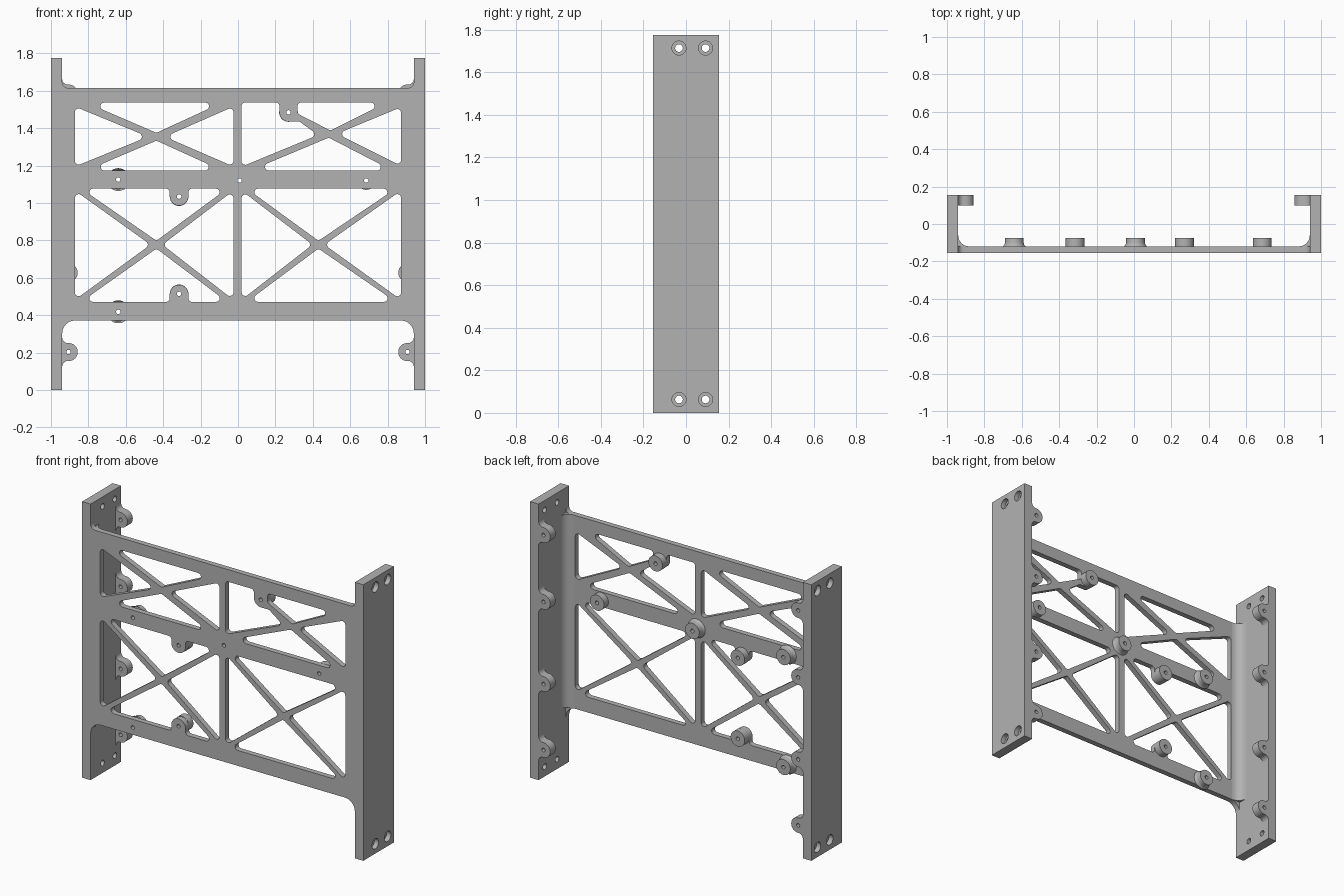
import bpy, bmesh
from math import atan2, cos, sin, tan, tau, pi
from mathutils import Vector

cube = bpy.data.objects.get("Cube")
if cube:
    bpy.data.objects.remove(cube)

grey = bpy.data.materials.new("machined grey")
grey.use_nodes = True
colour = (0.45, 0.45, 0.45, 1)
grey.diffuse_color = colour
grey.node_tree.nodes["Principled BSDF"].inputs["Base Color"].default_value = colour

# How profile (u, v) and depth w map to the world, by facing axis
FACING = {
    "x": lambda u, v, w: (w, u, v),
    "y": lambda u, v, w: (u, w, v),
    "z": lambda u, v, w: (u, v, w),
}


def rounded(corners, default=0.02, steps=6):
    """Outline with filleted corners; a corner is (u, v) or (u, v, radius)."""
    pts = []
    for i, corner in enumerate(corners):
        p = Vector(corner[:2])
        r = corner[2] if len(corner) > 2 else default
        if not r:
            pts.append(p)
            continue
        a = (Vector(corners[i - 1][:2]) - p).normalized()
        b = (Vector(corners[(i + 1) % len(corners)][:2]) - p).normalized()
        half = a.angle(b) / 2
        centre = p + (a + b).normalized() * r / sin(half)
        start = p + a * r / tan(half) - centre
        end = p + b * r / tan(half) - centre
        t0 = atan2(start.y, start.x)
        sweep = (atan2(end.y, end.x) - t0 + pi) % tau - pi
        for k in range(steps + 1):
            t = t0 + sweep * k / steps
            pts.append(centre + Vector((cos(t), sin(t))) * r)
    return pts


def circle(u, v, r, n=24):
    return [(u + r * cos(tau * k / n), v + r * sin(tau * k / n)) for k in range(n)]


def finish(name, bm):
    bmesh.ops.remove_doubles(bm, verts=bm.verts, dist=1e-5)
    bmesh.ops.recalc_face_normals(bm, faces=bm.faces)
    mesh = bpy.data.meshes.new(name)
    bm.to_mesh(mesh)
    bm.free()
    mesh.materials.append(grey)
    obj = bpy.data.objects.new(name, mesh)
    bpy.context.collection.objects.link(obj)
    bpy.ops.object.select_all(action="DESELECT")
    obj.select_set(True)
    bpy.context.view_layer.objects.active = obj
    bpy.ops.object.shade_smooth_by_angle()
    return obj


def extrude(name, loops, facing, low, high):
    """Solid from a first outer loop and further hole loops."""
    curve = bpy.data.curves.new(name + " profile", "CURVE")
    curve.dimensions, curve.fill_mode = "2D", "BOTH"
    curve.extrude = (high - low) / 2
    for loop in loops:
        spline = curve.splines.new("POLY")
        spline.points.add(len(loop) - 1)
        for point, (u, v) in zip(spline.points, loop):
            point.co = (u, v, 0, 1)
        spline.use_cyclic_u = True
    helper = bpy.data.objects.new(name + " profile", curve)
    bpy.context.collection.objects.link(helper)
    graph = bpy.context.evaluated_depsgraph_get()
    solid = bpy.data.meshes.new_from_object(helper.evaluated_get(graph))
    bm = bmesh.new()
    bm.from_mesh(solid)
    bpy.data.objects.remove(helper)
    bpy.data.meshes.remove(solid)
    for vert in bm.verts:
        u, v, w = vert.co
        vert.co = FACING[facing](u, v, w + (low + high) / 2)
    return finish(name, bm)


def bay(x0, x1, z0, z1, hub, inset, shoulder, gap):
    """Four triangular openings around crossing struts."""
    hx, hz = hub
    rise = 0.021
    return {
        "left": [(x0, z0 + inset), (x0, z1 - inset), (hx - gap, hz)],
        "right": [(x1, z0 + inset), (x1, z1 - inset), (hx + gap, hz)],
        "top": [(x0 + shoulder, z1), (x1 - shoulder, z1), (hx, hz + rise)],
        "bottom": [(x0 + shoulder, z0), (x1 - shoulder, z0), (hx, hz - rise)],
    }


def add_tab(opening, x, depth):
    """Rounded tab hanging into an opening from its first edge."""
    z = opening[0][1]
    r = 0.049
    opening[1:1] = [(x - 0.05, z), (x - 0.05, z + depth, r),
                    (x + 0.05, z + depth, r), (x + 0.05, z)]


# Lattice openings of the front panel
OUT, MID_L, MID_R = 0.872, -0.024, 0.019
UPPER, LOWER = (1.173, 1.537), (0.471, 1.077)
upper_left = bay(-OUT, MID_L, *UPPER, (-0.436, 1.354), 0.022, 0.06, 0.045)
upper_right = bay(MID_R, OUT, *UPPER, (0.485, 1.37), 0.025, 0.046, 0.044)
lower_left = bay(-OUT, MID_L, *LOWER, (-0.436, 0.777), 0.011, 0.034, 0.032)
lower_right = bay(MID_R, OUT, *LOWER, (0.43, 0.777), 0.011, 0.028, 0.032)

TAB_X = -0.315
add_tab(lower_left["top"], TAB_X, -0.091)
add_tab(lower_left["bottom"], TAB_X, 0.091)
# The upper right bay has a corner tab in place of one strut
upper_right["left"] = [(MID_R, 1.537), (0.222, 1.537), (0.222, 1.435, 0.048),
                       (0.329, 1.435), (0.428, 1.363), (MID_R, 1.194)]
upper_right["top"] = [(0.318, 1.537), (0.794, 1.537), (0.495, 1.387), (0.318, 1.478)]

# Screw positions on the panel: x, z, flared base
BOSSES = [(-0.64, 1.125, True), (-0.64, 0.418, True), (0.008, 1.12, True),
          (0.686, 1.12, False), (TAB_X, 1.034, False), (TAB_X, 0.514, False),
          (0.27, 1.484, False)]
HOLE = 0.012
FRONT, BACK, SKIN = -0.155, 0.155, -0.12
WALL, EDGE, BURIED = 0.94, 1.0, 0.945
BASE, TOP, HEIGHT = 0.372, 1.615, 1.775

# Front panel with filleted joins to the side plates
outline = [(-BURIED, 0.29, 0), (-WALL, 0.29, 0), (-WALL, BASE, 0.07),
           (WALL, BASE, 0.07), (WALL, 0.29, 0), (BURIED, 0.29, 0),
           (BURIED, 1.65, 0), (WALL, 1.65, 0), (WALL, TOP, 0.03),
           (-WALL, TOP, 0.03), (-WALL, 1.65, 0), (-BURIED, 1.65, 0)]
openings = [rounded(o) for b in (upper_left, upper_right, lower_left, lower_right)
            for o in b.values()]
screws = [circle(x, z, HOLE, 16) for x, z, _ in BOSSES]
extrude("front_panel", [rounded(outline)] + openings + screws, "y", FRONT, SKIN)


# Turned bosses on the back of the panel
def boss(name, x, z, flared):
    tall, r = 0.045, 0.05
    foot = [(r, 0.02), (r + 0.003, 0.009), (r + 0.011, 0)] if flared else [(r, 0)]
    profile = [(HOLE, 0), (HOLE, tall), (r, tall)] + foot
    bm = bmesh.new()
    n = 32
    rings = [[bm.verts.new((x + pr * cos(tau * k / n), SKIN + py, z + pr * sin(tau * k / n)))
              for k in range(n)] for pr, py in profile]
    for a, b in zip(rings, rings[1:]):
        for k in range(n):
            j = (k + 1) % n
            bm.faces.new((a[k], a[j], b[j], b[k]))
    finish(name, bm)


for i, (x, z, flared) in enumerate(BOSSES):
    boss(f"panel_boss_{i + 1}", x, z, flared)

# Side plates, inner corner fillets and mounting ears
plate = [(FRONT, 0), (BACK, 0), (BACK, HEIGHT), (FRONT, HEIGHT)]
bolts = [(y, z) for y in (-0.033, 0.092) for z in (0.063, 1.714)]
for side, s in (("left", 1), ("right", -1)):
    split = 0.97
    for part, r, a, b in (("inner", 0.018, WALL, split), ("outer", 0.033, split, EDGE)):
        low, high = sorted((s * a, s * b))
        extrude(f"{side}_plate_{part}", [plate] + [circle(y, z, r) for y, z in bolts],
                "x", low, high)

    cove = [(BURIED, SKIN - 0.005, 0), (0.88, SKIN - 0.005, 0), (0.88, SKIN, 0),
            (WALL, SKIN, 0.06), (WALL, -0.06, 0), (BURIED, -0.06, 0)]
    extrude(f"{side}_corner_fillet", [[(s * u, v) for u, v in rounded(cove)]],
            "z", BASE, TOP)

    for i, z in enumerate((0.203, 0.627, 1.155, 1.585)):
        h, tip = 0.048, 0.857
        ear = [(BURIED, z + 0.08, 0), (WALL, z + 0.08, 0), (WALL, z + h, 0.03),
               (tip, z + h, 0.047), (tip, z - h, 0.047), (WALL, z - h, 0.03),
               (WALL, z - 0.08, 0), (BURIED, z - 0.08, 0)]
        loops = [rounded(ear), circle(0.906, z, HOLE, 16)]
        extrude(f"{side}_ear_{i + 1}", [[(s * u, v) for u, v in loop] for loop in loops],
                "y", 0.1, BACK)
